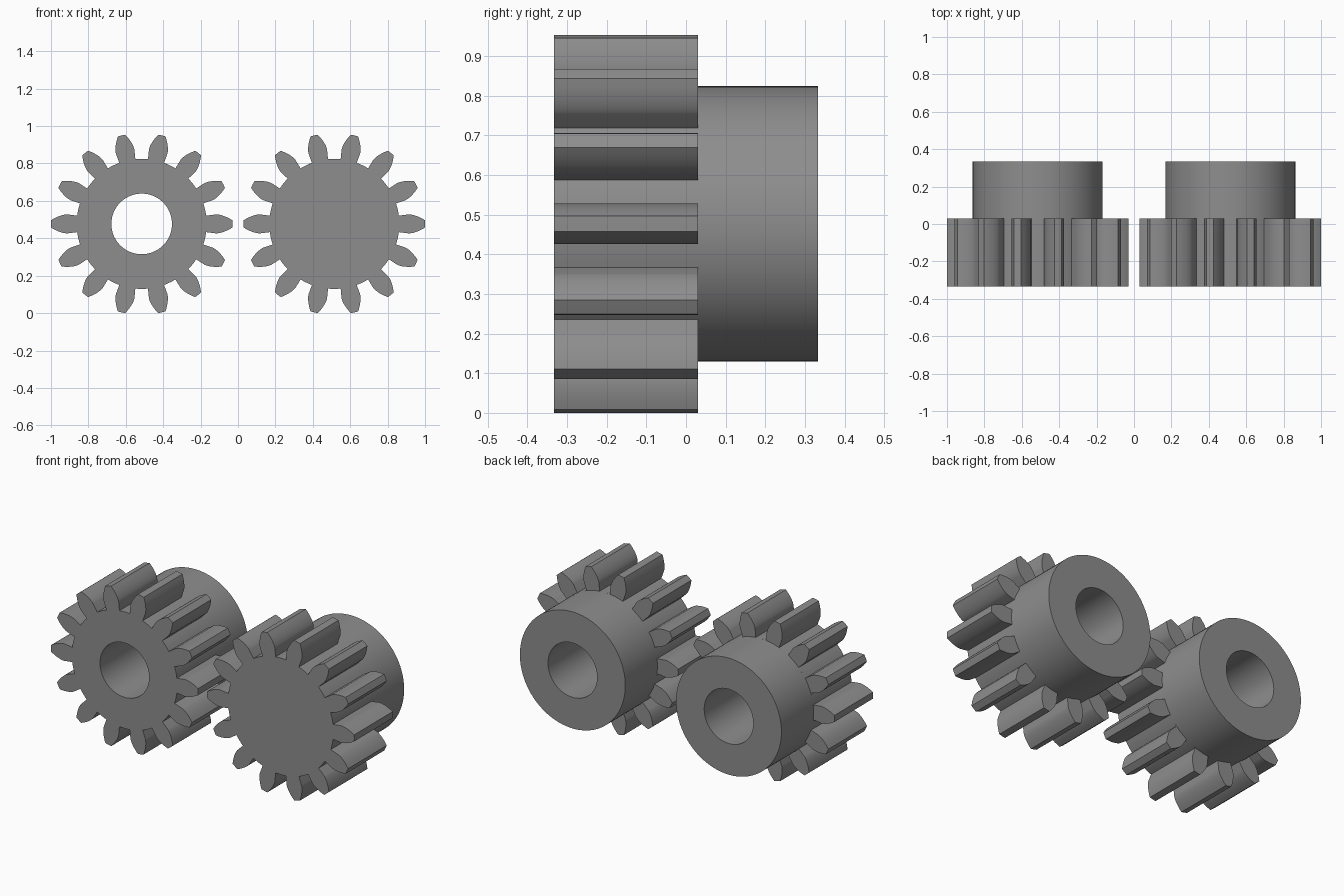
import bpy, bmesh, math

if "Cube" in bpy.data.objects:
    bpy.data.objects.remove(bpy.data.objects["Cube"])

TEETH = 14
TIP_R, ROOT_R, BORE_R = 0.485, 0.3475, 0.162
MODULE = TIP_R / (TEETH / 2 + 1)
BASE_R = MODULE * TEETH / 2 * math.cos(math.radians(20))
FRONT, STEP, BACK = -0.333, 0.03, 0.333
CENTRE_X, CENTRE_Z = 0.515, 0.477

steel = bpy.data.materials.new("grey steel")
steel.diffuse_color = (0.27, 0.27, 0.27, 1)
steel.use_nodes = True
steel.node_tree.nodes["Principled BSDF"].inputs["Base Color"].default_value = steel.diffuse_color


def circle(radius, count=96):
    return [(radius * math.cos(2 * math.pi * i / count),
             radius * math.sin(2 * math.pi * i / count)) for i in range(count)]


def gear_outline():
    # One flank as (radius, half angle): radial foot, then an involute to the tip
    def inv(a):
        return math.tan(a) - a
    half_base = math.pi / (2 * TEETH) + inv(math.radians(20))
    flank = [(ROOT_R, half_base)]
    for i in range(9):
        r = BASE_R + (TIP_R - BASE_R) * (i / 8) ** 1.5
        flank.append((r, half_base - inv(math.acos(min(1, BASE_R / r)))))
    pitch = 2 * math.pi / TEETH
    gap = pitch - 2 * half_base
    tooth = [(r, -a) for r, a in flank] + [(TIP_R, 0)] + [(r, a) for r, a in reversed(flank)]
    tooth += [(ROOT_R, half_base + gap * k / 4) for k in (1, 2, 3)]   # valley floor
    return [(r * math.cos(a + t * pitch), r * math.sin(a + t * pitch))
            for t in range(TEETH) for r, a in tooth]


def bored_prism(name, outline, x, y0, y1, floor=None):
    """Extrude an outline along y with a bore, open at both ends or blind at floor."""
    bm = bmesh.new()

    def loop(points, y):
        verts = [bm.verts.new((px, y, pz)) for px, pz in points]
        edges = [bm.edges.new((verts[i - 1], verts[i])) for i in range(len(verts))]
        return verts, edges

    def wall(a, b):
        for i in range(len(a)):
            bm.faces.new((a[i - 1], a[i], b[i], b[i - 1]))

    outer0, outer1 = loop(outline, y0), loop(outline, y1)
    bore = circle(BORE_R)
    inner0 = loop(bore, y0 if floor is None else floor)
    inner1 = loop(bore, y1)
    wall(outer0[0], outer1[0])
    wall(inner0[0], inner1[0])
    bmesh.ops.triangle_fill(bm, use_beauty=True, edges=outer1[1] + inner1[1])
    if floor is None:
        bmesh.ops.triangle_fill(bm, use_beauty=True, edges=outer0[1] + inner0[1])
    else:
        bm.faces.new(outer0[0])
        bm.faces.new(inner0[0])
    bmesh.ops.recalc_face_normals(bm, faces=bm.faces[:])
    mesh = bpy.data.meshes.new(name)
    bm.to_mesh(mesh)
    bm.free()
    mesh.materials.append(steel)
    obj = bpy.data.objects.new(name, mesh)
    obj.location = (x, 0, CENTRE_Z)
    bpy.context.collection.objects.link(obj)
    bpy.ops.object.select_all(action='DESELECT')
    obj.select_set(True)
    bpy.context.view_layer.objects.active = obj
    bpy.ops.object.shade_smooth_by_angle(angle=math.radians(25))


# Left gear is bored right through; right gear has a closed front
for side, x, floor in (("left", -CENTRE_X, None), ("right", CENTRE_X, FRONT + 0.004)):
    bored_prism(side + "_gear", gear_outline(), x, FRONT, STEP, floor)
    bored_prism(side + "_hub", circle(ROOT_R), x, STEP, BACK)
